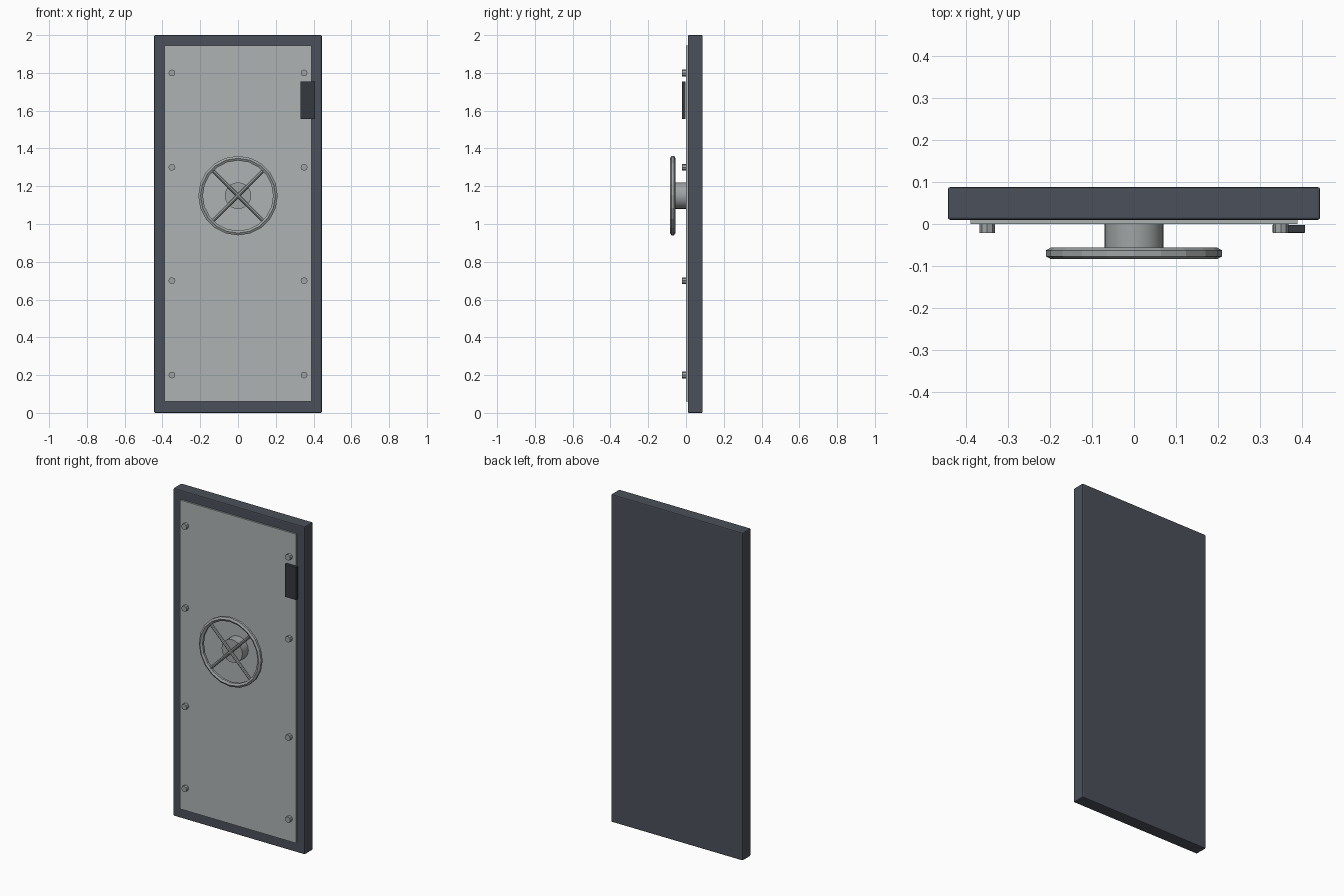
import bpy, bmesh
from math import cos, sin, pi, radians
from mathutils import Matrix, Vector

cube = bpy.data.objects.get("Cube")
if cube:
    bpy.data.objects.remove(cube, do_unlink=True)


def material(name, rgb):
    m = bpy.data.materials.new(name)
    m.use_nodes = True
    m.diffuse_color = (*rgb, 1)
    m.node_tree.nodes["Principled BSDF"].inputs["Base Color"].default_value = (*rgb, 1)
    return m


SLATE = material("dark slate", (0.07, 0.08, 0.10))
STEEL = material("pale steel", (0.42, 0.45, 0.45))
METAL = material("grey metal", (0.35, 0.37, 0.37))
BLACK = material("charcoal", (0.035, 0.04, 0.047))


def finish(name, bm, mat, smooth=False):
    bmesh.ops.recalc_face_normals(bm, faces=bm.faces)
    mesh = bpy.data.meshes.new(name)
    bm.to_mesh(mesh)
    bm.free()
    mesh.materials.append(mat)
    ob = bpy.data.objects.new(name, mesh)
    bpy.context.collection.objects.link(ob)
    if smooth:
        bpy.ops.object.select_all(action='DESELECT')
        ob.select_set(True)
        bpy.context.view_layer.objects.active = ob
        bpy.ops.object.shade_smooth_by_angle(angle=radians(30))
    return ob


def box(name, lo, hi, mat, bevel=0):
    lo, hi = Vector(lo), Vector(hi)
    bm = bmesh.new()
    bmesh.ops.create_cube(bm, size=1, matrix=Matrix.Translation((lo + hi) / 2)
                          @ Matrix.Diagonal((*(hi - lo), 1)))
    if bevel:
        bmesh.ops.bevel(bm, geom=bm.edges[:], offset=bevel, segments=2,
                        profile=0.5, affect='EDGES')
    return finish(name, bm, mat)


def rod(name, start, end, radius, sides, mat, smooth=False):
    start, end = Vector(start), Vector(end)
    axis = end - start
    bm = bmesh.new()
    bmesh.ops.create_cone(bm, cap_ends=True, segments=sides, radius1=radius,
                          radius2=radius, depth=axis.length,
                          matrix=Matrix.Translation((start + end) / 2)
                          @ axis.to_track_quat('Z', 'Y').to_matrix().to_4x4())
    return finish(name, bm, mat, smooth)


def ring(name, centre, major, minor, steps, sides, mat):
    bm = bmesh.new()
    loops = []
    for i in range(steps):
        a = 2 * pi * i / steps
        out = Vector((cos(a), 0, sin(a)))
        loops.append([bm.verts.new(Vector(centre) + out * (major + minor * cos(t))
                                   + Vector((0, minor * sin(t), 0)))
                      for t in (2 * pi * (j + 0.5) / sides for j in range(sides))])
    for i in range(steps):
        p, q = loops[i], loops[(i + 1) % steps]
        for j in range(sides):
            k = (j + 1) % sides
            bm.faces.new((p[j], q[j], q[k], p[k]))
    return finish(name, bm, mat)


# Door slab and its front panel
box("door_slab", (-0.444, 0.01, 0), (0.444, 0.088, 2), SLATE, 0.006)
box("front_panel", (-0.39, 0, 0.06), (0.39, 0.012, 1.945), STEEL)

# Lock box by the left edge
box("lock_box", (0.33, -0.021, 1.555), (0.408, -0.002, 1.755), BLACK, 0.002)

# Bolts down both edges
for side, x in (("right", -0.35), ("left", 0.35)):
    for n, z in enumerate((0.2, 0.7, 1.3, 1.8), 1):
        rod(f"{side}_bolt_{n}", (x, 0.002, z), (x, -0.021, z), 0.018, 8, METAL)

# Hand wheel: hub, rim and crossed spokes
HUB = Vector((0, -0.07, 1.15))
rod("wheel_hub", (0, 0.002, HUB.z), (0, -0.058, HUB.z), 0.07, 24, METAL, True)
ring("wheel_rim", HUB, 0.198, 0.014, 20, 6, METAL)
for n, a in enumerate((pi / 4, -pi / 4), 1):
    reach = Vector((cos(a), 0, sin(a))) * 0.196
    rod(f"wheel_spoke_{n}", HUB - reach, HUB + reach, 0.009, 8, METAL)
